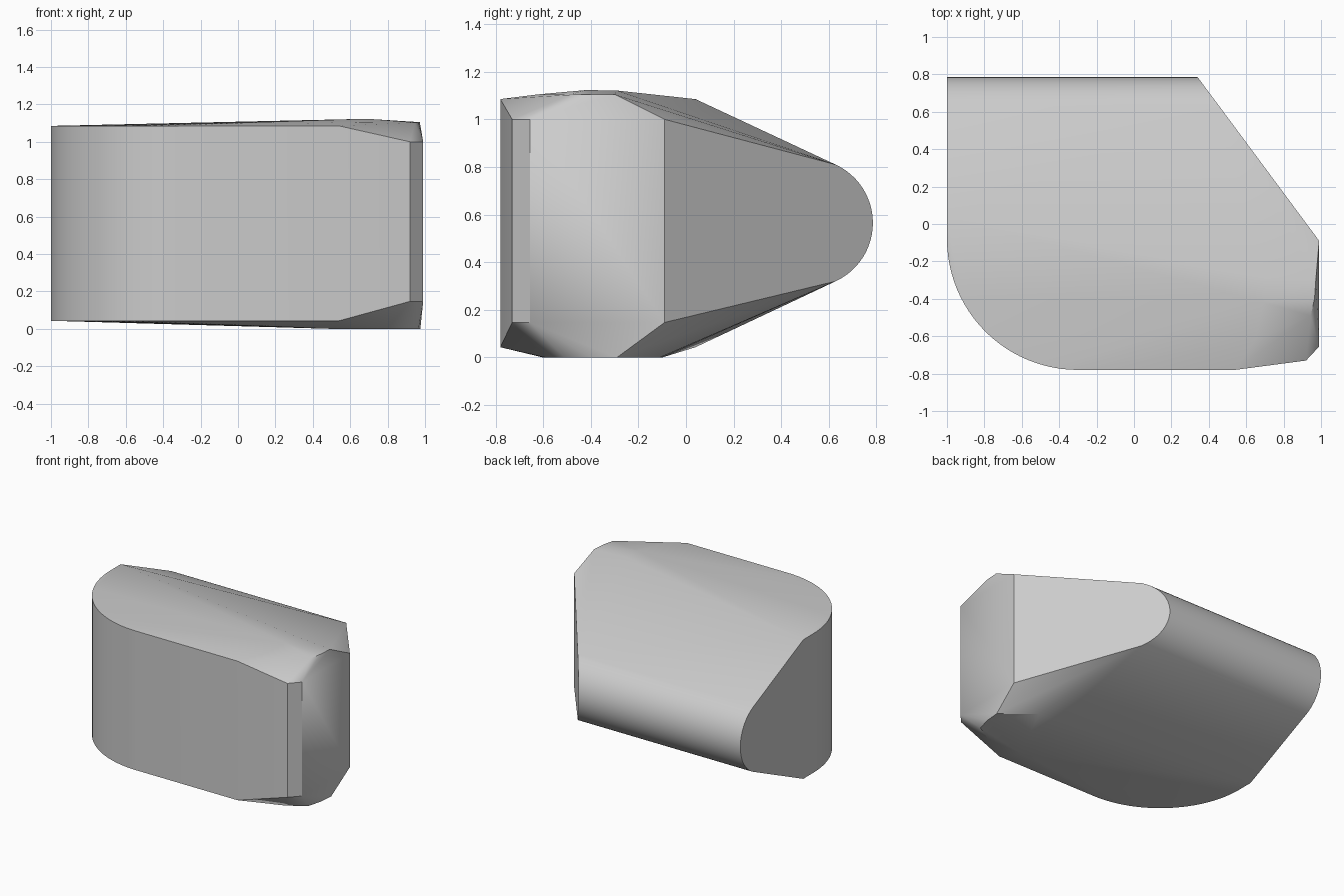
import bpy, bmesh
from math import sin, cos, radians

cube = bpy.data.objects.get("Cube")
if cube:
    bpy.data.objects.remove(cube)

grey = bpy.data.materials.new("mid_grey")
grey.use_nodes = True
colour = (0.6, 0.6, 0.6, 1)
grey.diffuse_color = colour
grey.node_tree.nodes["Principled BSDF"].inputs["Base Color"].default_value = colour

LOW, HIGH = 0.043, 1.085      # rim heights of the main slab
points = []


def column(x, y, low, high):
    """Vertical edge between two heights."""
    points.extend([(x, y, low), (x, y, high)])


# rounded vertical corner, then the flat front
STEPS = 24
for i in range(STEPS + 1):
    a = radians(180 + 90 * i / STEPS)
    column(-0.3 + 0.7 * cos(a), -0.08 + 0.7 * sin(a), LOW, HIGH)
column(0.54, -0.78, LOW, HIGH)
column(-1, 0.04, LOW, HIGH)

# rounded back nose, cut square at one end and slanted at the other
for i in range(STEPS + 1):
    a = radians(-65 + 130 * i / STEPS)
    y, z = 0.515 + 0.27 * cos(a), 0.565 + 0.27 * sin(a)
    points.append((-1, y, z))
    points.append((0.34 + (0.785 - y) * 0.747, y, z))

# narrow end face and its chamfers
for x, y in ((0.92, -0.73), (0.99, -0.655), (0.99, -0.09)):
    column(x, y, 0.147, 1.0)

# shallow crown above and below the end
for x, y, z in ((0.65, -0.62, 1.105), (0.69, -0.42, 1.123), (0.70, -0.29, 1.121),
                (0.972, -0.30, 1.105), (0.965, -0.40, 1.105), (0.945, -0.49, 1.103)):
    points.append((x, y, z))
for x, y in ((0.50, -0.60), (0.60, -0.10), (0.75, -0.11), (0.975, -0.29),
             (0.965, -0.40), (0.935, -0.51), (0.80, -0.59)):
    points.append((x, y, 0))

# wrap one convex skin round the whole outline
bm = bmesh.new()
for p in points:
    bm.verts.new(p)
hull = bmesh.ops.convex_hull(bm, input=bm.verts)
loose = [v for v in bm.verts if not v.link_faces]
bmesh.ops.delete(bm, geom=loose, context='VERTS')
bmesh.ops.dissolve_limit(bm, angle_limit=radians(0.5), verts=bm.verts, edges=bm.edges)
bmesh.ops.recalc_face_normals(bm, faces=bm.faces)

mesh = bpy.data.meshes.new("rounded_block")
bm.to_mesh(mesh)
bm.free()
mesh.materials.append(grey)
block = bpy.data.objects.new("rounded_block", mesh)
bpy.context.collection.objects.link(block)

# smooth the rounded skin, keep the cut edges sharp
bpy.ops.object.select_all(action='DESELECT')
block.select_set(True)
bpy.context.view_layer.objects.active = block
bpy.ops.object.shade_smooth_by_angle(angle=radians(30))
